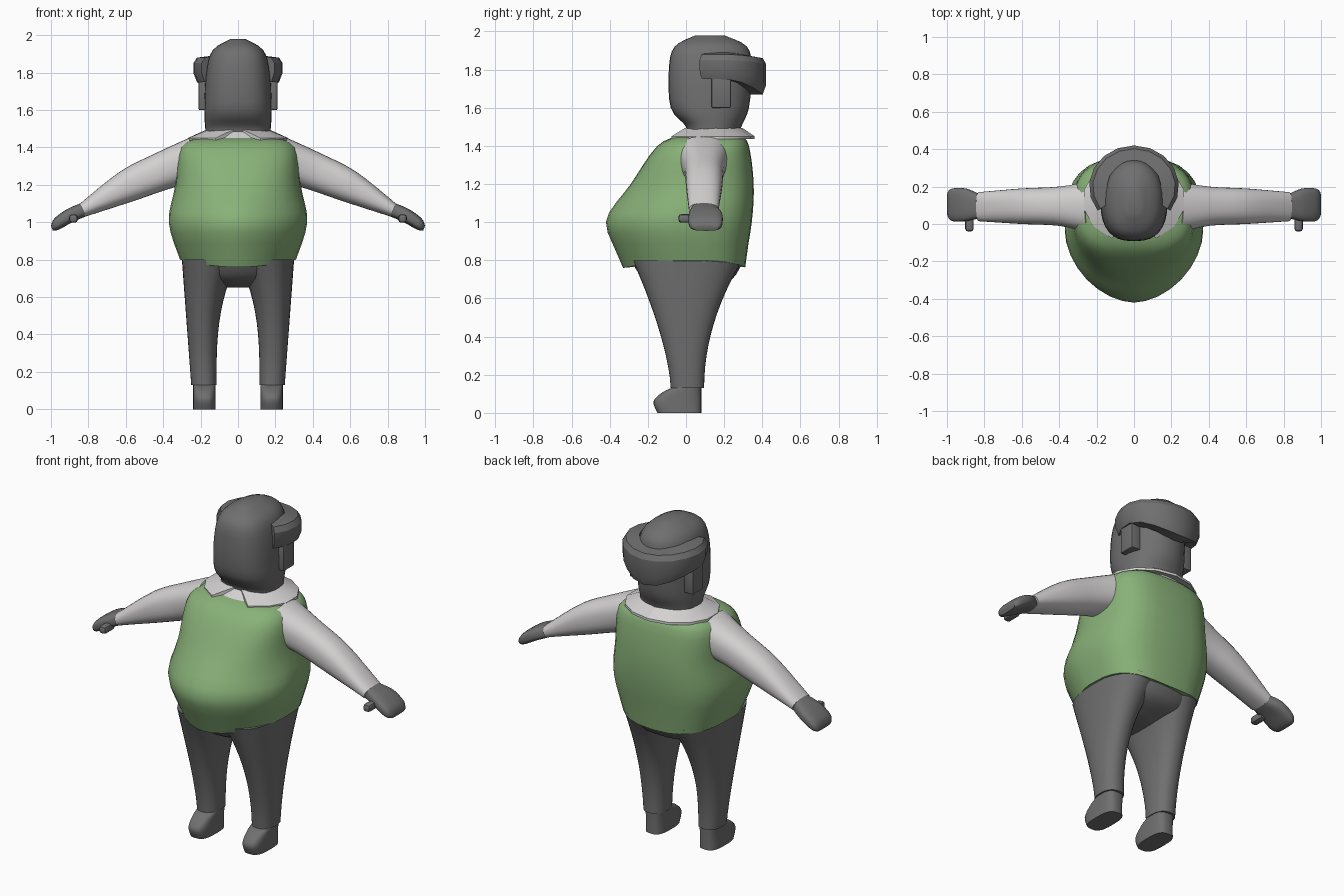
import bpy, bmesh, math

if "Cube" in bpy.data.objects:
    bpy.data.objects.remove(bpy.data.objects["Cube"])


def material(name, red, green, blue):
    colour = (red, green, blue, 1)
    mat = bpy.data.materials.new(name)
    mat.use_nodes = True
    mat.diffuse_color = colour
    mat.node_tree.nodes["Principled BSDF"].inputs["Base Color"].default_value = colour
    return mat


GREY = material("grey", 0.16, 0.16, 0.16)
GREEN = material("vest green", 0.25, 0.44, 0.19)
WHITE = material("shirt white", 0.66, 0.64, 0.64)


def finish(name, bm, mat, angle, mirrored):
    """Turn a bmesh into a shaded object, mirrored across x if it is a paired part."""
    bmesh.ops.recalc_face_normals(bm, faces=bm.faces)
    mesh = bpy.data.meshes.new(name)
    bm.to_mesh(mesh)
    bm.free()
    mesh.materials.append(mat)
    ob = bpy.data.objects.new(name, mesh)
    bpy.context.collection.objects.link(ob)
    bpy.ops.object.select_all(action="DESELECT")
    bpy.context.view_layer.objects.active = ob
    ob.select_set(True)
    bpy.ops.object.shade_smooth_by_angle(angle=math.radians(angle))
    if mirrored:
        ob.modifiers.new("Mirror", "MIRROR")


def skin(name, rings, mat, angle=40, mirrored=False):
    """Bridge equal rings of points into one closed tube."""
    bm = bmesh.new()
    rows = [[bm.verts.new(point) for point in ring] for ring in rings]
    for low, high in zip(rows, rows[1:]):
        for i in range(len(low)):
            bm.faces.new((low[i - 1], low[i], high[i], high[i - 1]))
    bm.faces.new(rows[0])
    bm.faces.new(rows[-1])
    finish(name, bm, mat, angle, mirrored)


def box(name, centre, size, bevel, mat):
    """Paired box with softened edges."""
    bm = bmesh.new()
    bmesh.ops.create_cube(bm, size=1)
    bmesh.ops.scale(bm, vec=size, verts=bm.verts)
    bmesh.ops.translate(bm, vec=centre, verts=bm.verts)
    bmesh.ops.bevel(bm, geom=bm.edges[:], offset=bevel, segments=2, profile=0.5,
                    affect="EDGES")
    finish(name, bm, mat, 40, True)


def refine(keys, steps=4):
    """Catmull-Rom interpolation between key sections."""
    padded = [keys[0], *keys, keys[-1]]
    result = []
    for window in zip(padded, padded[1:], padded[2:], padded[3:]):
        for step in range(steps):
            t = step / steps
            result.append([b + t * (c - a) / 2 + t * t * (a - 2.5 * b + 2 * c - d / 2)
                           + t ** 3 * (1.5 * (b - c) + (d - a) / 2)
                           for a, b, c, d in zip(*window)])
    return result + [keys[-1]]


def outline(left, right, front, back, front_power, back_power, count=32):
    """Rounded section filling a rectangle; a higher power is squarer."""
    points = []
    for i in range(count):
        angle = math.tau * i / count
        c, s = math.cos(angle), math.sin(angle)
        power = 2 / (front_power if s < 0 else back_power)
        u = math.copysign(abs(c) ** power, c)
        v = math.copysign(abs(s) ** power, s)
        points.append(((left + right + u * (right - left)) / 2,
                       (front + back + v * (back - front)) / 2))
    return points


def upright(name, keys, mat, front_power, back_power):
    """Central body part from keys of height, half width, front and back."""
    skin(name, [[(x, y, z) for x, y in outline(-w, w, front, back, front_power(z), back_power)]
                for z, w, front, back in refine(keys)], mat)


def sideways(name, keys, mat, power):
    """Paired arm part from keys of reach, bottom, top, front and back."""
    skin(name, [[(reach + 0.4 * (z - (low + top) / 2), y, z)
                 for y, z in outline(front, back, low, top, power, power)]
                for reach, low, top, front, back in refine(keys)], mat, mirrored=True)


# Vest: a pointed belly below squarer shoulders, with a hem dipping front and back
vest = refine([(0.8, 0.31, -0.33, 0.31), (1, 0.37, -0.42, 0.345), (1.2, 0.335, -0.29, 0.355),
               (1.4, 0.31, -0.15, 0.33), (1.455, 0.2, -0.03, 0.29)])
rings = []
for z, width, front, back in vest:
    power = 1.8 + max(0, 4 * (z - 1.1))
    dip = 0.4 * max(0, 0.9 - z)
    rings.append([(x, y, z - dip * (1 - (x / width) ** 2))
                  for x, y in outline(-width, width, front, back, power, 3)])
skin("vest", rings, GREEN)

# Trousers: each leg widens upward, most of all at the seat
rings = []
for i in range(13):
    t = i / 12
    leg = outline(0.115 - 0.12 * t ** 3, 0.25 + 0.05 * t,
                  -0.08 - 0.2 * t ** 1.5, 0.095 + 0.2 * t ** 2, 2.3, 2.3)
    rings.append([(x, y, 0.13 + 0.67 * t) for x, y in leg])
skin("trouser_leg", rings, GREY, mirrored=True)
upright("trouser_seat", [(0.65, 0.06, -0.1, 0.1), (0.7, 0.25, -0.22, 0.24),
                         (0.8, 0.295, -0.29, 0.3)], GREY, lambda z: 2, 2.4)

# Shoes: the toe draws back toward the ankle
skin("shoe", [[(x, y, z) for x, y in outline(0.12, 0.24, toe, 0.08, 3, 3)]
              for z, toe in refine([(0, -0.15), (0.06, -0.17), (0.11, -0.12), (0.14, -0.05)])],
     GREY, mirrored=True)

# Sleeves, hands and thumbs
sideways("sleeve", [(0.22, 1.23, 1.45, -0.05, 0.23), (0.4, 1.18, 1.37, -0.01, 0.2),
                    (0.6, 1.11, 1.27, 0, 0.19), (0.83, 1.03, 1.1, 0.015, 0.17)], WHITE, 2.4)
sideways("hand", [(0.83, 1.03, 1.1, 0.03, 0.16), (0.9, 1, 1.07, 0.015, 0.19),
                  (0.97, 0.96, 1.02, 0.015, 0.19), (0.995, 0.955, 0.98, 0.04, 0.17)], GREY, 3)
box("thumb", (0.88, 0.01, 1.02), (0.045, 0.1, 0.045), 0.015, GREY)

# Head and neck, flat at the face and domed on top
upright("head", [(1.43, 0.17, -0.01, 0.28), (1.5, 0.175, 0, 0.29), (1.6, 0.18, -0.08, 0.33),
                 (1.8, 0.17, -0.09, 0.345), (1.92, 0.135, -0.06, 0.32),
                 (1.98, 0.04, 0.05, 0.2)], GREY, lambda z: 2.6, 2.1)

# Hair band: a faceted sweep round the back of the head, hanging lower behind
rings = []
for i in range(-6, 7):
    angle = math.radians(21 * i)
    s, c = math.sin(angle), math.cos(angle)
    behind = max(0, c) ** 2
    low, top = 1.75 - 0.08 * behind, 1.88 - 0.02 * behind

    def at(size, z):
        return (0.24 * size * s, 0.2 + 0.22 * size * c, z)
    rings.append([at(0.6, low), at(0.92, low), at(1, low + 0.05),
                  at(1, top - 0.03), at(0.92, top), at(0.6, top + 0.01)])
skin("hair_band", rings, GREY, 25)

# Sideburns
box("sideburn", (0.175, 0.185, 1.69), (0.07, 0.1, 0.18), 0.005, GREY)

# Collar flaps, parted at the front
rings = []
for i in range(7):
    t = i / 6
    inner, outer = math.pi * t + 0.15 * (1 - t), math.pi * t + 0.45 * (1 - t)
    x, y = 0.17 * math.sin(inner), 0.145 - 0.15 * math.cos(inner)
    edge_x, edge_y = 0.275 * math.sin(outer), 0.13 - 0.23 * math.cos(outer)
    rings.append([(x, y, 1.46), (x, y, 1.495), (edge_x, edge_y, 1.45), (edge_x, edge_y, 1.435)])
skin("collar", rings, WHITE, 30, mirrored=True)

# Shirt showing between the flaps
upright("shirt_neck", [(1.44, 0.21, -0.06, 0.3), (1.485, 0.18, -0.005, 0.29)],
        WHITE, lambda z: 2.4, 2.4)
